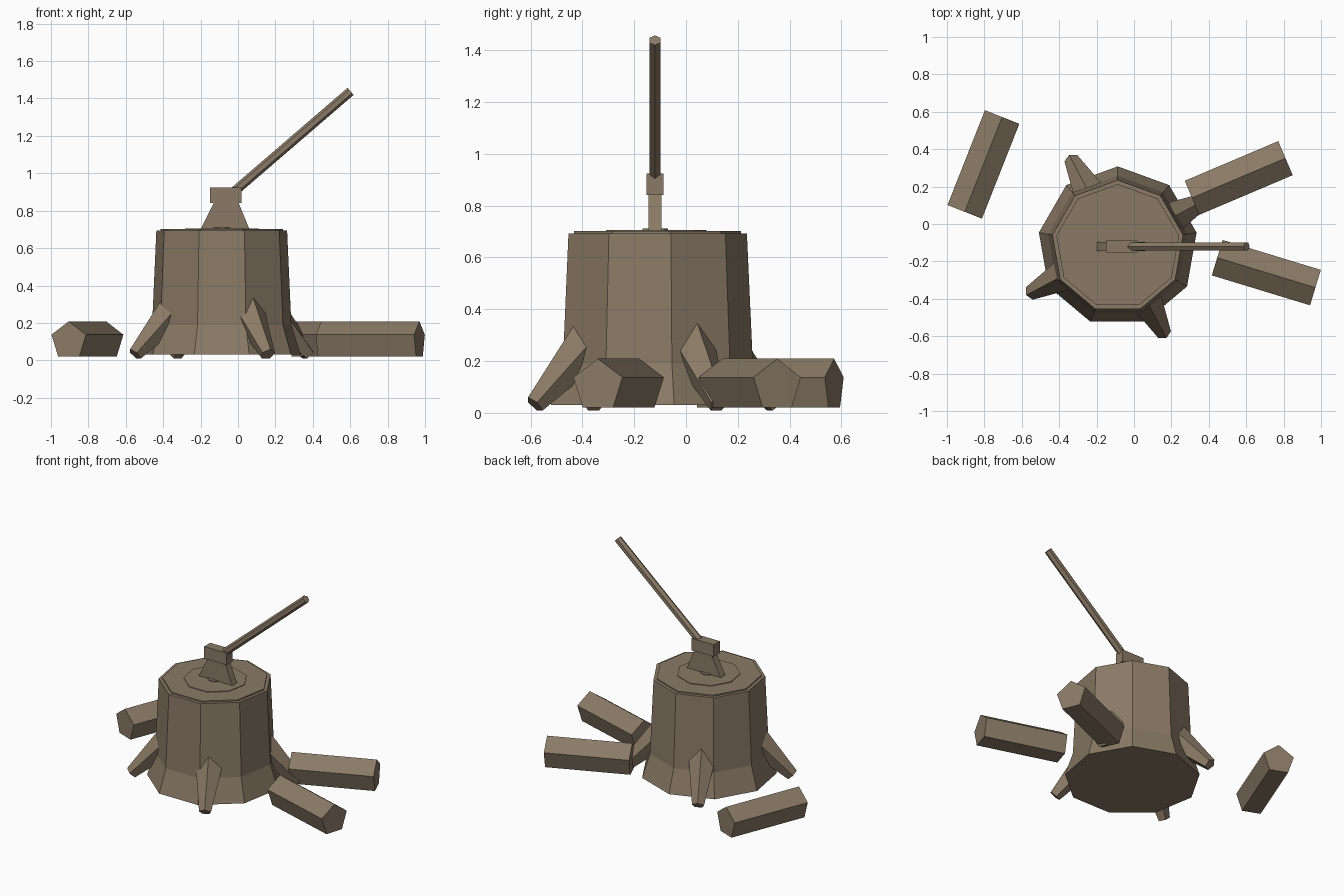
import bpy
import bmesh
from math import cos, sin, pi, radians
from mathutils import Vector

cube = bpy.data.objects.get("Cube")
if cube:
    bpy.data.objects.remove(cube)

wood = bpy.data.materials.new("brown_wood")
color = (0.255, 0.195, 0.132, 1)
wood.diffuse_color = color
wood.use_nodes = True
wood.node_tree.nodes["Principled BSDF"].inputs["Base Color"].default_value = color

CENTER = Vector((-0.087, -0.12, 0))
AXE_Y = -0.12


def loft(name, rings):
    """Skin a stack of equal-length point rings and cap both ends."""
    bm = bmesh.new()
    loops = [[bm.verts.new(p) for p in ring] for ring in rings]
    for a, b in zip(loops, loops[1:]):
        for i in range(len(a)):
            j = (i + 1) % len(a)
            bm.faces.new((a[i], a[j], b[j], b[i]))
    bm.faces.new(loops[0])
    bm.faces.new(loops[-1])
    bmesh.ops.recalc_face_normals(bm, faces=bm.faces)
    mesh = bpy.data.meshes.new(name)
    bm.to_mesh(mesh)
    bm.free()
    mesh.materials.append(wood)
    obj = bpy.data.objects.new(name, mesh)
    bpy.context.collection.objects.link(obj)
    return obj


def bar(name, start, end, r0, r1, sides):
    """Tapered prism between two points with one ridge facing up."""
    start, end = Vector(start), Vector(end)
    axis = (end - start).normalized()
    side = axis.cross(Vector((0, 0, 1))).normalized()
    up = side.cross(axis)
    turns = [2 * pi * i / sides for i in range(sides)]
    return loft(name, [[p + r * (up * cos(t) + side * sin(t)) for t in turns]
                       for p, r in ((start, r0), (end, r1))])


def rect(x0, x1, half_y, z):
    return [(x0, AXE_Y - half_y, z), (x1, AXE_Y - half_y, z),
            (x1, AXE_Y + half_y, z), (x0, AXE_Y + half_y, z)]


# Nine-sided stump: flared foot, tapered trunk and low growth-ring steps
profile = [(0.428, 0.03), (0.378, 0.19), (0.355, 0.693), (0.333, 0.693),
           (0.333, 0.702), (0.2, 0.702), (0.2, 0.706),
           (0.05, 0.706), (0.05, 0.711)]
loft("stump", [[CENTER + Vector((r * cos(t), r * sin(t), z))
                for t in (pi / 2 + 2 * pi * i / 9 for i in range(9))]
               for r, z in profile])

# Four roots spreading down and outward
for i in range(4):
    a = radians(28 + 90 * i)
    out = Vector((cos(a), sin(a), 0))
    bar(f"root_{i + 1}", CENTER + out * 0.26 + Vector((0, 0, 0.3)),
        CENTER + out * 0.526 + Vector((0, 0, 0.032)), 0.1, 0.04, 5)

# Loose split logs
logs = [((-0.705, 0.572), (-0.905, 0.065)),
        ((0.81, 0.352), (0.31, 0.14)),
        ((0.97, -0.34), (0.445, -0.18))]
for i, (a, b) in enumerate(logs):
    bar(f"log_{i + 1}", (*a, 0.105), (*b, 0.105), 0.104, 0.104, 5)

# Axe stuck in the stump
loft("axe_blade", [rect(-0.21, 0.07, 0.025, 0.68), rect(-0.125, 0, 0.025, 0.85)])
loft("axe_head", [rect(-0.15, 0.02, 0.033, 0.84), rect(-0.15, 0.02, 0.033, 0.923)])
bar("axe_handle", (-0.05, AXE_Y, 0.877), (0.602, AXE_Y, 1.438), 0.025, 0.025, 6)
